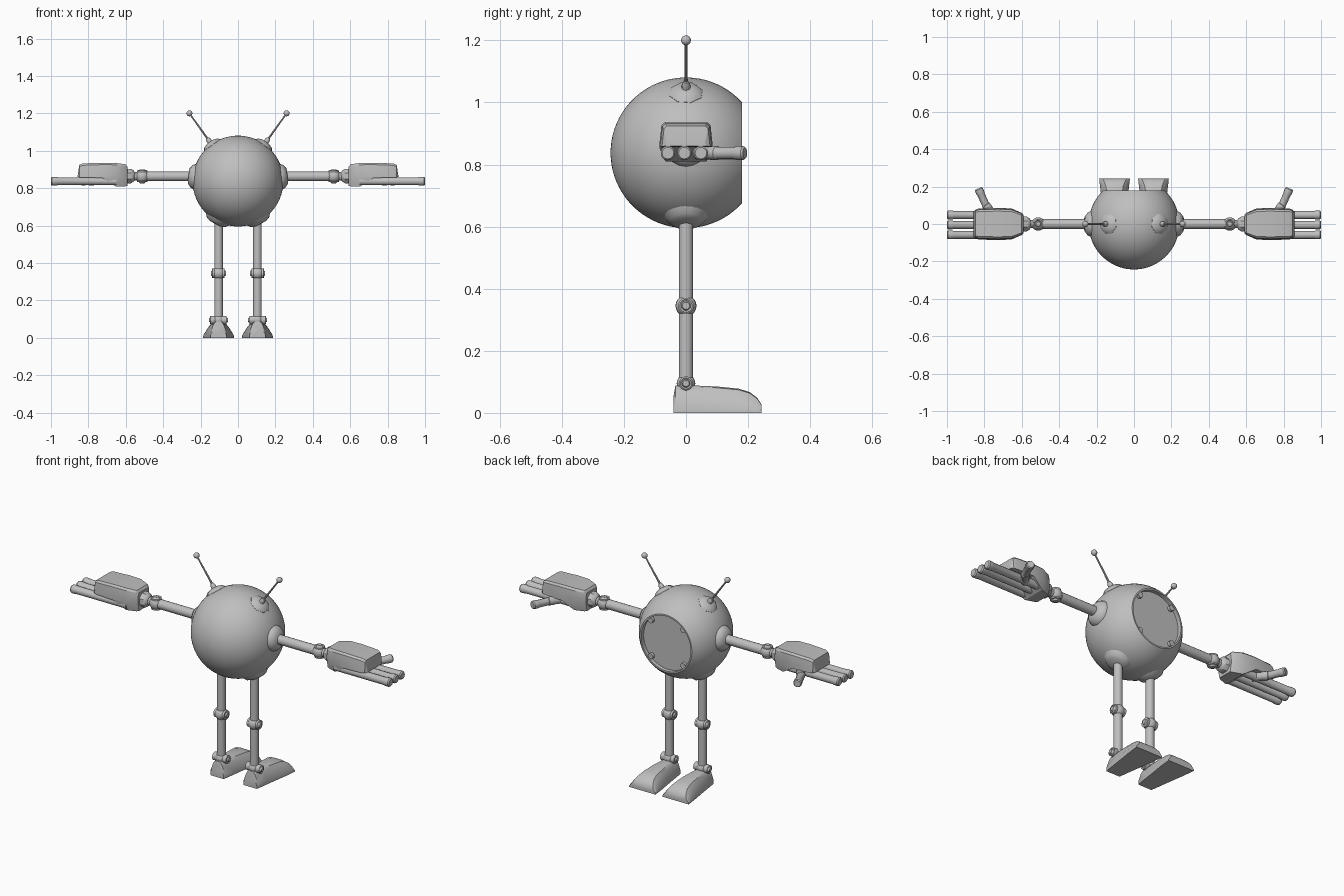
import bpy, bmesh, math
from mathutils import Vector

if "Cube" in bpy.data.objects:
    bpy.data.objects.remove(bpy.data.objects["Cube"])

grey = bpy.data.materials.new("light_grey")
grey.diffuse_color = (0.52, 0.52, 0.52, 1)
grey.use_nodes = True
grey.node_tree.nodes["Principled BSDF"].inputs["Base Color"].default_value = grey.diffuse_color


def finish(name, bm, mirror=True, angle=35):
    bmesh.ops.remove_doubles(bm, verts=bm.verts, dist=1e-5)
    bmesh.ops.recalc_face_normals(bm, faces=bm.faces)
    me = bpy.data.meshes.new(name)
    bm.to_mesh(me)
    bm.free()
    me.materials.append(grey)
    ob = bpy.data.objects.new(name, me)
    bpy.context.collection.objects.link(ob)
    if mirror:
        ob.modifiers.new("mirror", 'MIRROR').use_mirror_merge = False
    bpy.ops.object.select_all(action='DESELECT')
    ob.select_set(True)
    bpy.context.view_layer.objects.active = ob
    bpy.ops.object.shade_smooth_by_angle(angle=math.radians(angle))
    return ob


def loft(bm, rings, closed=True):
    """Skin a list of equal-length point rings and cap both ends."""
    vs = [[bm.verts.new(p) for p in r] for r in rings]
    n = len(vs[0])
    for a, b in zip(vs, vs[1:]):
        for i in range(n):
            bm.faces.new((a[i], a[(i + 1) % n], b[(i + 1) % n], b[i]))
    bm.faces.new(vs[0])
    bm.faces.new(vs[-1])


def lathe(name, profile, origin, axis, segs=20, mirror=True, angle=35):
    """Revolve (radius, height) pairs about an axis through origin."""
    o, d = Vector(origin), Vector(axis).normalized()
    u = d.orthogonal().normalized()
    v = d.cross(u)
    bm = bmesh.new()
    loft(bm, [[o + d * h + (u * math.cos(t) + v * math.sin(t)) * max(r, 1e-4)
               for t in (2 * math.pi * (i + 0.5) / segs for i in range(segs))]
              for r, h in profile])
    return finish(name, bm, mirror, angle)


def ball(r, n=10):
    return [(r * math.sin(math.pi * i / n), -r * math.cos(math.pi * i / n))
            for i in range(n + 1)]


def rod(name, a, b, r, segs=16):
    d = Vector(b) - Vector(a)
    lathe(name, [(r, 0), (r, d.length)], a, d, segs)


def joint(name, c, axis, r, half):
    """Ball with a pin whose ends carry a rim and a round cap."""
    lathe(name + "_ball", ball(r), c, axis)
    p = r * 0.75
    lathe(name + "_pin", [(p * .45, -half - .004), (p * .6, -half + .003), (p * .8, -half + .003),
                          (p, -half + .003), (p, half - .003), (p * .8, half),
                          (p * .6, half - .003), (p * .45, half + .004)], c, axis)


# Round body with a recessed flat face opening
C = Vector((0, 0, 0.838))
R = 0.243
end = math.acos(-0.18 / R)
body = [(R * math.sin(end * i / 30), -R * math.cos(end * i / 30)) for i in range(31)]
lathe("body", body + [(0.155, 0.18), (0.155, 0.158), (0, 0.158)], C, (0, 1, 0), 56, False)

# Four small tabs around the face recess (mirrored pair by pair)
for label, sz in (("upper", 1), ("lower", -1)):
    lathe("face_tab_" + label, [(0.016, 0.156), (0.016, 0.174)],
          C + Vector((0.102, 0, 0.102 * sz)), (0, 1, 0), 12)

# Antennae
d = Vector((0.583, 0, 0.812))
lathe("antenna_base", [(0.056, 0.222), (0.056, 0.238), (0.044, 0.25), (0.022, 0.257), (0, 0.258)], C, d, 8)
lathe("antenna_socket", [(0.014, 0.25), (0.014, 0.268), (0.009, 0.282), (0.005, 0.284)], C, d, 12)
lathe("antenna_rod", [(0.006, 0.26), (0.004, 0.44)], C, d, 10)
lathe("antenna_tip", ball(0.016), C + d * 0.446, d, 16)

# Shoulder and hip domes
lathe("shoulder", [(0.07, 0.215), (0.07, 0.23), (0.06, 0.25), (0.04, 0.265), (0, 0.268)],
      C, (0.243, 0, 0.025), 20)
lathe("hip", [(0.07, 0.215), (0.07, 0.232), (0.055, 0.25), (0.035, 0.258), (0, 0.26)],
      C, (0.115, 0, -0.215), 20)

# Arms
Z = 0.863
rod("upper_arm", (0.25, 0, Z), (0.5, 0, Z), 0.026)
joint("elbow", (0.512, 0, Z), (0, 0, 1), 0.036, 0.034)
rod("forearm", (0.53, 0, Z), (0.6, 0, Z), 0.023)
lathe("wrist", [(0.024, 0), (0.034, 0.008), (0.042, 0.02), (0.042, 0.06)], (0.552, 0, Z + .002), (1, 0, 0), 8)


# Hand: heel block stepping up to a rounded back of the hand
bm = bmesh.new()
rings = []
for x, w, lo, hi in ((0.592, 0.052, 0.812, 0.915), (0.602, 0.060, 0.810, 0.928),
                     (0.655, 0.083, 0.810, 0.935), (0.725, 0.086, 0.855, 0.936),
                     (0.83, 0.083, 0.857, 0.932), (0.848, 0.077, 0.858, 0.925),
                     (0.857, 0.066, 0.860, 0.87)):
    yb = w * (0.8 if lo < 0.83 else 1)
    mid = 0.862
    rings.append([(x, -yb, lo), (x, yb, lo), (x, w, mid), (x, w * 0.92, hi - 0.01 * (hi > .9)),
                  (x, w * 0.8, hi), (x, -w * 0.8, hi), (x, -w * 0.92, hi - 0.01 * (hi > .9)),
                  (x, -w, mid)])
loft(bm, rings)
finish("hand", bm, angle=25)

# Fingers and thumb: tubes with a slightly wider tip
def digit(name, a, b, r):
    v = Vector(b) - Vector(a)
    n = v.length
    lathe(name, [(r * .9, 0), (r * .9, n - .035), (r, n - .03), (r, n - .006), (r * .8, n)], a, v, 14)

for i in range(3):
    y = -0.058 + 0.053 * i
    digit("finger_%d" % (i + 1), (0.65, y, 0.837), (1.0, y, 0.837), 0.0235)
digit("thumb_base", (0.74, 0.035, 0.837), (0.795, 0.105, 0.837), 0.023)
digit("thumb_tip", (0.785, 0.085, 0.837), (0.832, 0.19, 0.837), 0.0225)

# Legs
X = 0.104
rod("thigh", (X, 0, 0.64), (X, 0, 0.345), 0.023)
rod("shin", (X, 0, 0.345), (X, 0, 0.08), 0.023)
joint("knee", (X, 0, 0.345), (1, 0, 0), 0.034, 0.036)
joint("ankle", (X, 0, 0.095), (1, 0, 0), 0.03, 0.046)

# Feet: narrow heel widening to a low rounded toe
bm = bmesh.new()
rings = []
for y, w, h, top in ((-0.04, 0.042, 0.055, 0.55), (-0.034, 0.044, 0.088, 0.45), (0.03, 0.053, 0.088, 0.5),
                     (0.10, 0.063, 0.085, 0.55), (0.17, 0.074, 0.078, 0.55), (0.205, 0.078, 0.067, 0.6),
                     (0.23, 0.081, 0.048, 0.7), (0.243, 0.082, 0.028, 0.8), (0.243, 0.081, 0.012, 0.9)):
    half = [(w, 0), (w, h * 0.3), (w * (0.45 + top * 0.5), h * 0.75), (w * top, h * 0.95), (w * top * 0.5, h)]
    pts = half + [(-a, b) for a, b in reversed(half)]
    rings.append([(X + a, y, b) for a, b in pts])
loft(bm, rings)
finish("foot", bm, angle=40)
